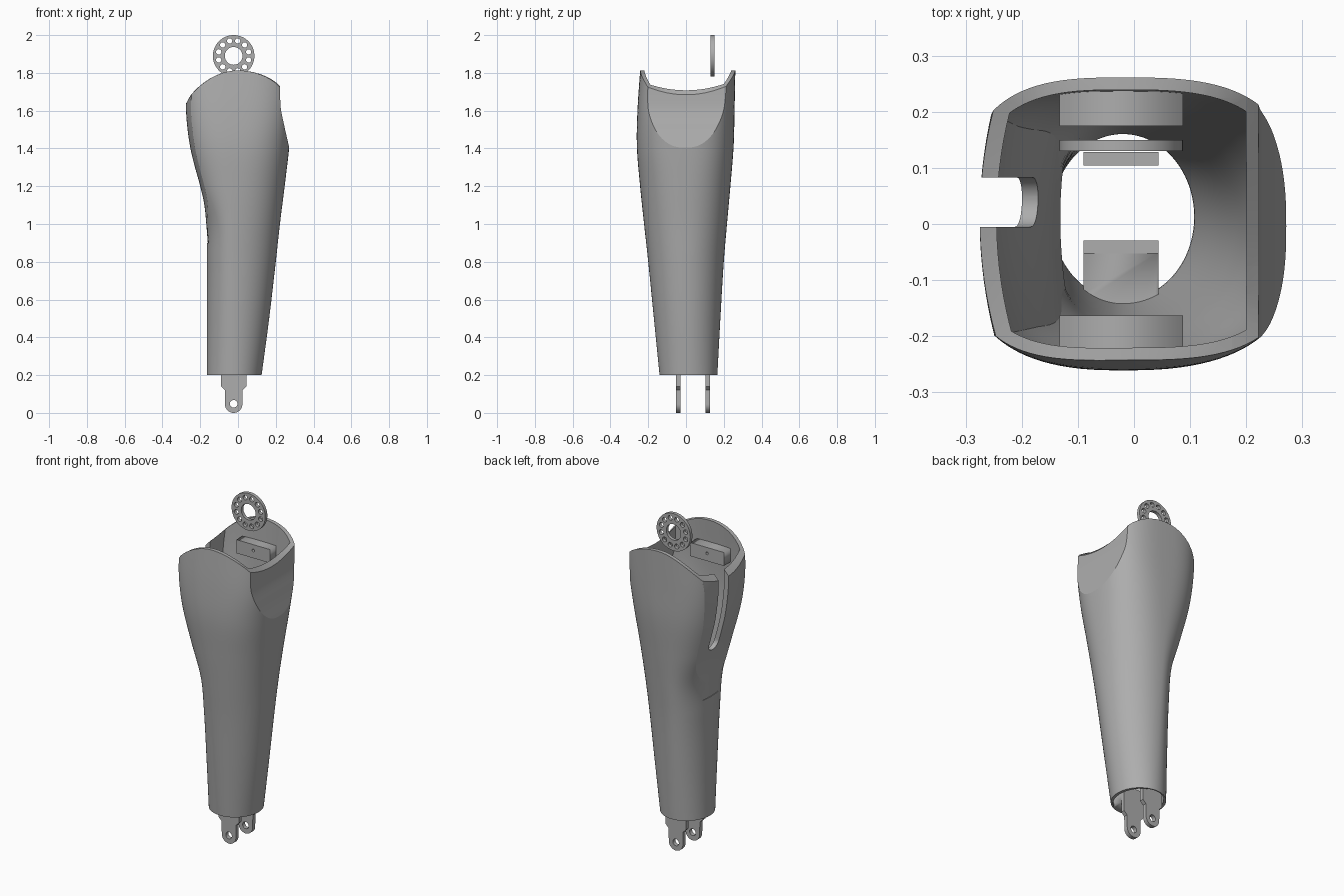
import bpy
import bmesh
from math import sin, cos, pi, copysign
from mathutils import Matrix, Vector

cube = bpy.data.objects.get("Cube")
if cube:
    bpy.data.objects.remove(cube, do_unlink=True)

grey = bpy.data.materials.new("plain_grey")
grey.use_nodes = True
grey.diffuse_color = (0.42, 0.42, 0.42, 1)
grey.node_tree.nodes["Principled BSDF"].inputs["Base Color"].default_value = grey.diffuse_color

CX = -0.02      # axis of the shell in x
WALL = 0.022

# Shell stations: height, left x, right x, front y, back y, squareness
STATIONS = [
    (0.20, -0.165, 0.125, -0.14, 0.166, 2.0),
    (0.50, -0.165, 0.165, -0.17, 0.182, 2.0),
    (0.80, -0.165, 0.200, -0.20, 0.200, 2.05),
    (1.00, -0.172, 0.222, -0.222, 0.217, 2.15),
    (1.20, -0.235, 0.247, -0.243, 0.235, 2.3),
    (1.41, -0.285, 0.272, -0.26, 0.252, 2.6),
    (1.60, -0.305, 0.290, -0.257, 0.257, 2.9),
    (1.85, -0.310, 0.300, -0.24, 0.262, 3.0),
]
LEFT_FACE = [(0.9, -0.16), (1.0, -0.168), (1.1, -0.178), (1.2, -0.2), (1.3, -0.228),
             (1.4, -0.252), (1.5, -0.267), (1.6, -0.275), (1.7, -0.272), (1.9, -0.26)]
RIGHT_FACE = [(1.3, 0.295), (1.41, 0.27), (1.52, 0.245), (1.63, 0.225), (1.9, 0.222)]


def sample(table, z):
    """Smooth interpolation of a table of rows keyed by height."""
    z = min(max(z, table[0][0]), table[-1][0])
    i = 0
    while i < len(table) - 2 and z > table[i + 1][0]:
        i += 1
    slopes = []
    for k in (i, i + 1):
        lo, hi = table[max(k - 1, 0)], table[min(k + 1, len(table) - 1)]
        slopes.append([(b - a) / (hi[0] - lo[0]) for a, b in zip(lo[1:], hi[1:])])
    p, q = table[i], table[i + 1]
    h = q[0] - p[0]
    t = (z - p[0]) / h
    s = t * t * (3 - 2 * t)
    return [a * (1 - s) + b * s + h * t * (1 - t) * ((1 - t) * m - t * n)
            for a, b, m, n in zip(p[1:], q[1:], *slopes)]


def finish(bm, name):
    bmesh.ops.recalc_face_normals(bm, faces=bm.faces[:])
    mesh = bpy.data.meshes.new(name)
    bm.to_mesh(mesh)
    bm.free()
    mesh.materials.append(grey)
    obj = bpy.data.objects.new(name, mesh)
    bpy.context.collection.objects.link(obj)
    return obj


def activate(obj):
    bpy.ops.object.select_all(action='DESELECT')
    obj.select_set(True)
    bpy.context.view_layer.objects.active = obj


def boolean(obj, cutter, operation='DIFFERENCE'):
    activate(obj)
    mod = obj.modifiers.new("cut", 'BOOLEAN')
    mod.operation, mod.solver, mod.object = operation, 'EXACT', cutter
    bpy.ops.object.modifier_apply(modifier=mod.name)
    bpy.data.objects.remove(cutter, do_unlink=True)


def loft(name, inset, z0, z1, rings=64, sides=112):
    """Solid of rounded cross-sections stacked along z."""
    bm = bmesh.new()
    rows = []
    for r in range(rings + 1):
        z = z0 + (z1 - z0) * r / rings
        xl, xr, yf, yb, n = sample(STATIONS, z)
        cy, half = (yf + yb) / 2, (yb - yf) / 2
        thin = min(max(z - 0.2, 0) / 0.8, 1)
        half -= inset * (0.27 + 0.73 * thin)
        row = []
        for k in range(sides):
            c, s = cos(2 * pi * k / sides), sin(2 * pi * k / sides)
            reach = (xr - CX if c > 0 else CX - xl) - inset * 0.85
            row.append(bm.verts.new((CX + reach * copysign(abs(c) ** (2 / n), c),
                                     cy + half * copysign(abs(s) ** (2 / n), s), z)))
        rows.append(row)
    for low, high in zip(rows, rows[1:]):
        for k in range(sides):
            j = (k + 1) % sides
            bm.faces.new((low[k], low[j], high[j], high[k]))
    bm.faces.new(rows[0][::-1])
    bm.faces.new(rows[-1])
    return finish(bm, name)


def field_block(name, surface, far):
    """Block with one face shaped by surface(u, v), extruded along far."""
    bm = bmesh.new()
    bmesh.ops.create_grid(bm, x_segments=40, y_segments=40, size=0.5)
    for v in bm.verts:
        v.co = surface(v.co.x, v.co.y)
    out = bmesh.ops.extrude_face_region(bm, geom=bm.faces[:], use_keep_orig=True)
    moved = [g for g in out["geom"] if isinstance(g, bmesh.types.BMVert)]
    bmesh.ops.translate(bm, verts=moved, vec=far)
    return finish(bm, name)


def trim_sides(obj, inset):
    """Cut the flat right face and the hollowed left face."""
    def right(u, v):
        z = 1.6 + 0.6 * v
        return Vector((sample(RIGHT_FACE, z)[0] - inset, u, z))

    def left(u, v):
        z = 1.4 + v
        return Vector((sample(LEFT_FACE, z)[0] + 0.6 * (u - 0.01) ** 2 + inset * 1.3, u, z))
    boolean(obj, field_block("right_cutter", right, (1, 0, 0)))
    boolean(obj, field_block("left_cutter", left, (-1, 0, 0)))


def rim(u, v):
    """Saddle-shaped upper edge."""
    fall, dip = (1.8, 0.04) if u > 0 else (2.1, 0.016)
    dip *= min(abs(u) / 0.22, 1) ** 2 * (1 - min(abs(v) / 0.2, 1.2) ** 2)
    return Vector((u, v, 1.813 - fall * u * u - dip))


def circle(x, z, r, count=40, start=0.0, sweep=2 * pi):
    return [(x + r * cos(start + sweep * k / count), z + r * sin(start + sweep * k / count))
            for k in range(count + (sweep < 6))]


def rect(x0, x1, z0, z1):
    return [(x0, z0), (x1, z0), (x1, z1), (x0, z1)]


def plate(name, loops, near, far, turn=0.0):
    """Upright plate from outlines; inner outlines become holes."""
    curve = bpy.data.curves.new(name, 'CURVE')
    curve.dimensions, curve.fill_mode = '2D', 'BOTH'
    curve.extrude = (far - near) / 2
    for loop in loops:
        spline = curve.splines.new('POLY')
        spline.points.add(len(loop) - 1)
        for point, (a, b) in zip(spline.points, loop):
            point.co = (a, b, 0, 1)
        spline.use_cyclic_u = True
    obj = bpy.data.objects.new(name, curve)
    bpy.context.collection.objects.link(obj)
    activate(obj)
    bpy.ops.object.convert(target='MESH')
    obj = bpy.context.object
    mid = (near + far) / 2
    place = Matrix.Rotation(turn, 4, 'Z') @ Matrix.Translation((0, mid, 0)) @ Matrix.Rotation(pi / 2, 4, 'X')
    bm = bmesh.new()
    bm.from_mesh(obj.data)
    bmesh.ops.transform(bm, matrix=place, verts=bm.verts[:])
    bmesh.ops.remove_doubles(bm, verts=bm.verts[:], dist=0.0001)
    bpy.data.objects.remove(obj, do_unlink=True)
    return finish(bm, name)


def smooth(obj, angle=0.45):
    activate(obj)
    bpy.ops.object.shade_smooth_by_angle(angle=angle)


# Hollow outer shell, open at both ends
shell = loft("shell", 0, 0.2, 1.88)
trim_sides(shell, 0)
core = loft("core", WALL, 0.1, 1.95)
trim_sides(core, WALL)
boolean(shell, core)
boolean(shell, field_block("rim_cutter", rim, (0, 0, 1)))

# Round-ended slot down the left wall
slot = circle(0.039, 1.245, 0.044, 24, pi, pi) + [(0.083, 2), (-0.005, 2)]
boolean(shell, plate("slot_cutter", [slot], 0.1, 0.4, pi / 2))
smooth(shell, 0.3)

# Mounting pads inside the upper opening
pad = [rect(-0.133, 0.087, 1.6, 1.68), circle(-0.023, 1.645, 0.008, 16)]
plate("back_pad", pad, 0.175, 0.24)
plate("front_pad", pad, -0.235, -0.163)

# Lower hinge tabs with pin holes
tab = ([(-0.09, 0.3), (-0.09, 0.14), (-0.07, 0.12)]
       + circle(-0.023, 0.046, 0.046, 24, pi, pi)
       + [(0.024, 0.12), (0.044, 0.14), (0.044, 0.3)])
for name, near in (("front_tab", -0.053), ("back_tab", 0.104)):
    smooth(plate(name, [tab, circle(-0.023, 0.048, 0.02)], near, near + 0.024))

# Block joining the front tab to the shell wall
block = plate("tab_block", [rect(-0.09, 0.044, 0.2, 0.3)], -0.3, -0.05)
boolean(block, loft("block_limit", 0.01, 0.1, 0.6, 20), 'INTERSECT')

# Upper ring plate with a circle of bolt holes
holes = [circle(-0.023 + 0.082 * cos(a), 1.89 + 0.082 * sin(a), 0.014, 20)
         for a in [pi * (k + 0.5) / 6 for k in range(12)]]
smooth(plate("ring_plate", [circle(-0.023, 1.89, 0.11, 64), circle(-0.023, 1.89, 0.047)] + holes,
             0.13, 0.15))
